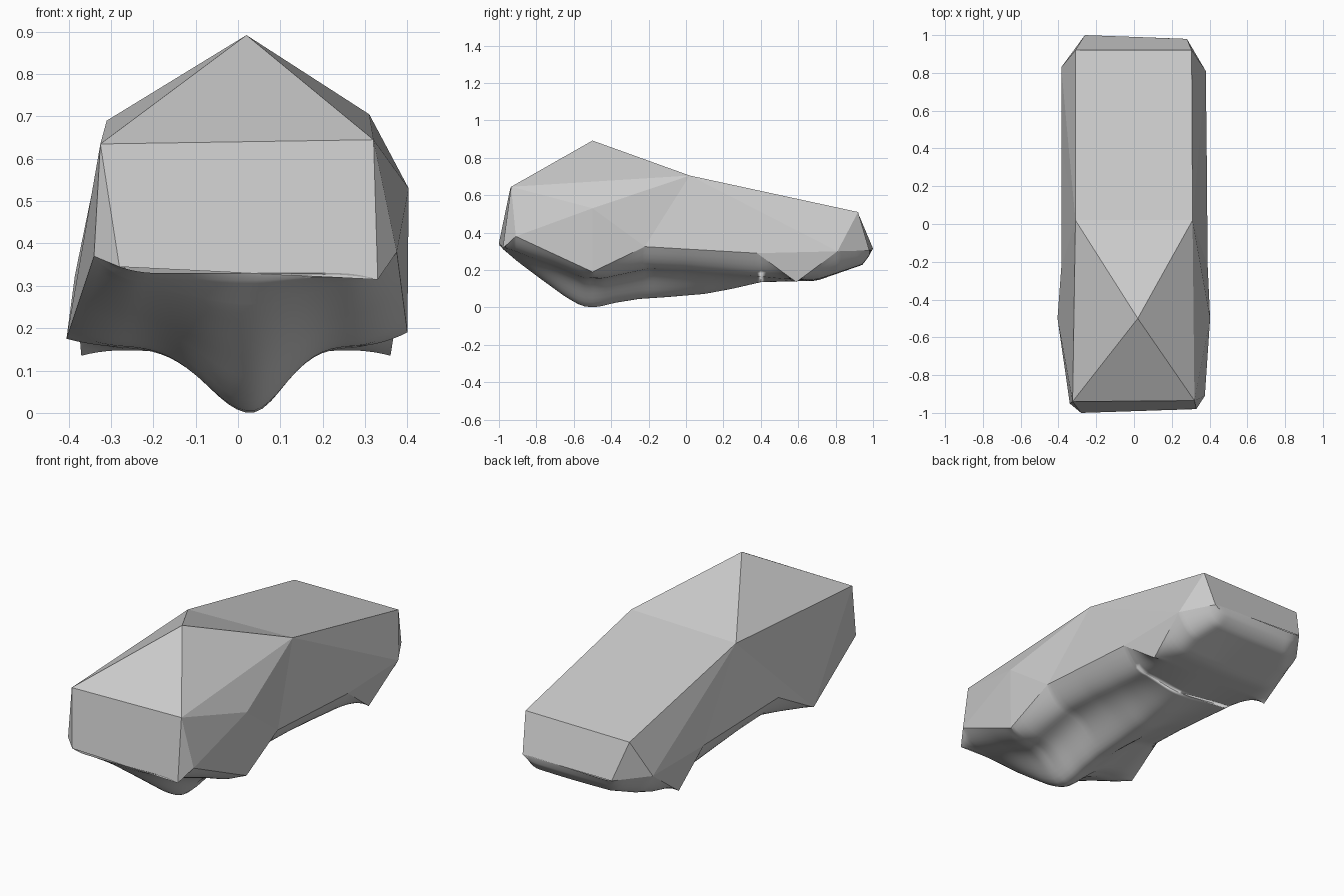
import bpy, bmesh, math

if "Cube" in bpy.data.objects:
    bpy.data.objects.remove(bpy.data.objects["Cube"])


def lerp(table, y, k=1):
    """Piecewise linear lookup of column k by column 0."""
    if y <= table[0][0]:
        return table[0][k]
    for a, b in zip(table, table[1:]):
        if y <= b[0]:
            t = (y - a[0]) / (b[0] - a[0])
            return a[k] + (b[k] - a[k]) * t
    return table[-1][k]


def make_object(name, verts, faces, smooth=False):
    mesh = bpy.data.meshes.new(name)
    mesh.from_pydata(verts, [], faces)
    bm = bmesh.new()
    bm.from_mesh(mesh)
    bmesh.ops.recalc_face_normals(bm, faces=bm.faces)
    bm.to_mesh(mesh)
    bm.free()
    ob = bpy.data.objects.new(name, mesh)
    bpy.context.collection.objects.link(ob)
    if smooth:
        bpy.context.view_layer.objects.active = ob
        ob.select_set(True)
        bpy.ops.object.shade_smooth_by_angle(angle=math.radians(35))
        ob.select_set(False)
    return ob


# Faceted upper body: named corner points
P = {
    "peak": (.02, -.5, .892),
    "roofL": (-.31, .02, .69), "roofR": (.31, .02, .705),
    "tailL": (-.31, .92, .505), "tailR": (.305, .92, .51),
    "endL": (-.26, 1.0, .315), "endR": (.28, .98, .305),
    "hipL": (-.385, .83, .31), "hipR": (.38, .81, .30),
    "browL": (-.325, -.94, .635), "browR": (.32, -.935, .645),
    "noseL": (-.28, -1.0, .345), "noseR": (.33, -.98, .315),
    "cornerL": (-.34, -.95, .37), "cornerR": (.375, -.91, .38),
    "wheelL": (-.405, -.5, .175), "wheelR": (.40, -.5, .19),
    "sillL": (-.385, -.23, .325), "sillR": (.39, -.22, .325),
    "archL": (-.385, .40, .31), "archR": (.385, .38, .29),
    "finL": (-.37, .59, .135), "finR": (.36, .59, .135),
    "sideR": (.403, -.5, .53),
}
faces = ["peak roofL roofR", "peak browL browR", "roofL roofR tailR tailL",
         "browL browR noseR noseL", "tailL tailR endR endL"]
for s in "LR":
    faces += [f.replace("*", s) for f in (
        "peak brow* roof*", "brow* nose* corner*", "tail* hip* end*",
        "roof* hip* tail*", "arch* fin* hip*", "roof* sill* arch*",
        "roof* arch* hip*")]
faces += ["browL cornerL wheelL", "browL wheelL roofL", "roofL wheelL sillL",
          "browR cornerR sideR", "cornerR wheelR sideR", "browR sideR roofR",
          "sideR wheelR sillR", "sideR sillR roofR"]
names = list(P)
make_object("upper_body", list(P.values()),
            [[names.index(n) for n in f.split()] for f in faces])

# Smooth underbody: cross-sections lofted between the two lower edges
edge = {s: [(P[n + s][1], P[n + s][0], P[n + s][2]) for n in
            ("nose", "corner", "wheel", "sill", "arch", "fin", "hip", "end")]
        for s in "LR"}
centre = [(-1, .33), (-.9, .245), (-.78, .155), (-.65, .06), (-.58, .018),
          (-.54, .004), (-.5, 0), (-.45, .006), (-.38, .024), (-.25, .045),
          (-.1, .055), (.1, .072), (.25, .1), (.4, .135), (.59, .14),
          (.7, .143), (.95, .23), (1, .31)]
shoulder = [(-1, .33), (-.93, .31), (-.7, .225), (-.55, .16), (-.45, .155),
            (-.2, .21), (0, .205), (.2, .19), (.4, .17), (.59, .15),
            (.7, .15), (.95, .235), (1, .31)]
width = [(-1, 1.4), (-.5, 1.0), (-.2, 1.1), (.3, 1.5), (1, 2)]

stations = {-1 + 2 * i / 70 for i in range(71)}
stations |= {e[0] for side in edge.values() for e in side}
rows, n = sorted(stations), 40
verts = []
for y in rows:
    xl, zl = lerp(edge["L"], y), lerp(edge["L"], y, 2)
    xr, zr = lerp(edge["R"], y), lerp(edge["R"], y, 2)
    yl = min(max(y, edge["L"][0][0]), edge["L"][-1][0])
    yr = min(max(y, edge["R"][0][0]), edge["R"][-1][0])
    for j in range(n + 1):
        t = j / n
        x = xl + (xr - xl) * t
        ze = zl if t < .5 else zr
        b = min(1, min(t, 1 - t) / .16)
        b = b * (2 - b)
        base = ze + (lerp(shoulder, y) - ze) * b
        w = (.1 if x < .03 else .077) * lerp(width, y)
        g = math.exp(-((x - .03) / w) ** 2 / 2) * b
        verts.append((x, yl + (yr - yl) * t, base + (lerp(centre, y) - base) * g))
m = n + 1
quads = [(i * m + j, i * m + j + 1, (i + 1) * m + j + 1, (i + 1) * m + j)
         for i in range(len(rows) - 1) for j in range(n)]
under = make_object("underbody", verts, quads, smooth=True)
# The open loft must face downwards
if sum(p.normal.z for p in under.data.polygons) > 0:
    under.data.flip_normals()
